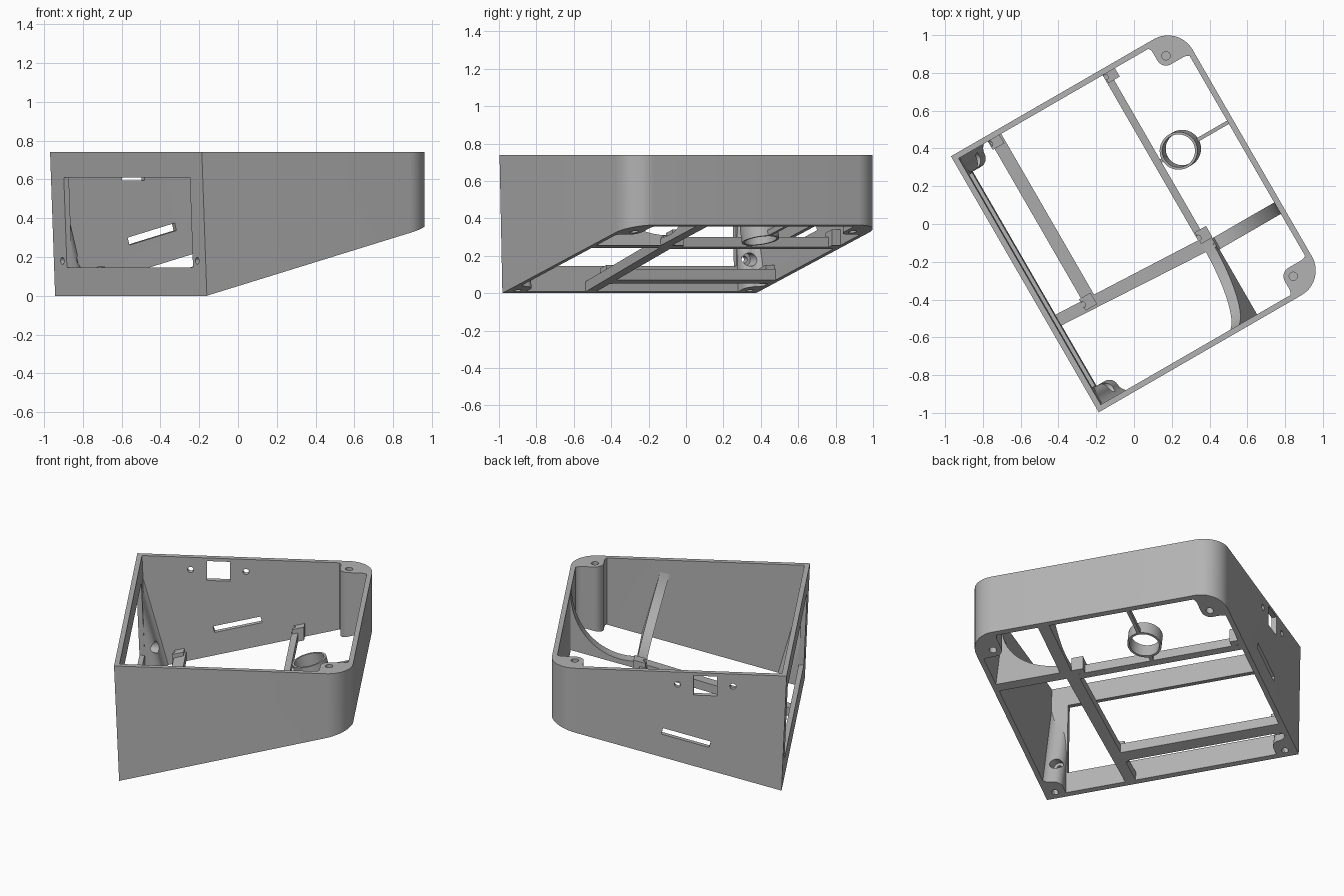
import bpy, bmesh
from math import sin, cos, pi, radians
from mathutils import Matrix, Vector

if "Cube" in bpy.data.objects:
    bpy.data.objects.remove(bpy.data.objects["Cube"])

TOP, FRONT, BACK, SIDE, WALL, R = 0.74, -0.63, 0.73, 0.7825, 0.03, 0.15
TILT = radians(15)
NORMAL = Vector((-sin(TILT), 0, cos(TILT)))

grey = bpy.data.materials.new("plain grey")
grey.use_nodes = True
grey.diffuse_color = (0.45, 0.45, 0.45, 1)
grey.node_tree.nodes["Principled BSDF"].inputs["Base Color"].default_value = grey.diffuse_color
parts = []


def floor(u):
    return (u - FRONT) * 0.268


def make(name, loops, closed=False):
    """Skin a chain of equal loops; cap the ends, or join last to first."""
    bm = bmesh.new()
    rows = [[bm.verts.new(p) for p in loop] for loop in loops]
    n = len(rows[0])
    pairs = list(zip(rows, rows[1:])) + ([(rows[-1], rows[0])] if closed else [])
    for a, b in pairs:
        for i in range(n):
            bm.faces.new((a[i], a[(i + 1) % n], b[(i + 1) % n], b[i]))
    if not closed:
        bm.faces.new(rows[0])
        bm.faces.new(rows[-1])
    bmesh.ops.recalc_face_normals(bm, faces=bm.faces)
    mesh = bpy.data.meshes.new(name)
    bm.to_mesh(mesh)
    bm.free()
    mesh.materials.append(grey)
    ob = bpy.data.objects.new(name, mesh)
    bpy.context.collection.objects.link(ob)
    return ob


def part(*args, **kw):
    ob = make(*args, **kw)
    parts.append(ob)
    return ob


def boolean(ob, cutter, operation="DIFFERENCE"):
    cutter.hide_render = True
    mod = ob.modifiers.new("cut", "BOOLEAN")
    mod.operation, mod.object, mod.solver = operation, cutter, "EXACT"
    bpy.context.view_layer.objects.active = ob
    bpy.ops.object.modifier_apply(modifier=mod.name)
    bpy.data.objects.remove(cutter)


def box(u0, u1, v0, v1, z0, z1):
    plan = [(u0, v0), (u1, v0), (u1, v1), (u0, v1)]
    return make("cutter", [[(u, v, z) for u, v in plan] for z in (z0, z1)])


def drill(centre, axis, r, depth):
    """Round cutter starting at centre and running along axis."""
    turn = Vector(axis).to_track_quat("Z", "Y").to_matrix()
    c = Vector(centre)
    return make("cutter", [[c + turn @ Vector((r * cos(a), r * sin(a), d))
                for a in (i * pi / 12 for i in range(24))] for d in (0, depth)])


def arc(cu, cv, ru, rv, a0, a1, n=10):
    return [(cu + ru * cos(radians(a0 + (a1 - a0) * i / n)),
             cv + rv * sin(radians(a0 + (a1 - a0) * i / n))) for i in range(n + 1)]


def outline(t):
    """Plan of the case, inset by t."""
    c = BACK - R
    s = SIDE - R
    return ([(FRONT + t, SIDE - t), (FRONT + t, t - SIDE)]
            + arc(c, -s, R - t, R - t, -90, 0) + arc(c, s, R - t, R - t, 0, 90))


def low(plan):
    return [(u, v, floor(u)) for u, v in plan]


def high(plan):
    return [(u - (0.03 if u < -0.55 else 0), v, TOP) for u, v in plan]


def bar(name, plan, height):
    return part(name, [low(plan), [(u, v, floor(u) + height) for u, v in plan]])


# Outer case: open top and sloping open bottom
case = part("case_walls", [low(outline(0)), high(outline(0)), high(outline(WALL)),
                           low(outline(WALL))], closed=True)
boolean(case, box(-0.8, -0.5, -0.65, 0.65, 0.145, 0.61))
# Openings in the far side wall
boolean(case, box(-0.25, -0.115, 0.7, 0.9, 0.595, 0.72))
for u in (-0.345, -0.02):
    boolean(case, drill((u, 0.7, 0.66), (0, 1, 0), 0.018, 0.2))
slot = box(-0.145, 0.145, 0.7, 0.9, -0.02, 0.02)
slot.data.transform(Matrix.Translation((-0.07, 0, 0.318)) @ Matrix.Rotation(-TILT, 4, "Y"))
boolean(case, slot)
for s in (-1, 1):
    boolean(case, drill((-0.8, s * 0.695, 0.18), (1, 0, 0), 0.018, 0.25))

# Corner posts
rear_plan = (arc(0.49, 0.725, 0.05, 0.045, 90, 0, 5) + arc(0.592, 0.674, 0.052, 0.052, 180, 270, 8)
             + arc(0.67, 0.577, 0.045, 0.045, 90, 0, 5)
             + arc(BACK - R, SIDE - R, R - 0.01, R - 0.01, 0, 90))
front_plan = ([(-0.72, 0.655)] + arc(-0.55, 0.705, 0.05, 0.05, -90, 0, 8)
              + arc(-0.43, 0.7, 0.07, 0.07, 180, 90, 8) + [(-0.72, 0.772)])
for s, side in ((-1, "right"), (1, "left")):
    plan = [(u, s * v) for u, v in rear_plan]
    post = part(f"{side}_rear_post", [low(plan), high(plan)])
    boolean(post, drill((0.592, s * 0.674, 0.66), (0, 0, 1), 0.022, 0.2))
    boolean(post, drill((0.592, s * 0.674, 0.2), (0, 0, 1), 0.022, 0.2))

    base = [Vector(p) for p in low([(u, s * v) for u, v in front_plan])]
    post = part(f"{side}_front_post", [base, [p + NORMAL * 0.9 for p in base]])
    boolean(post, make("cutter", [low(outline(0.005)), high(outline(0.005))]), "INTERSECT")
    boolean(post, drill((-0.8, s * 0.695, 0.18), (1, 0, 0), 0.018, 0.5))
    boolean(post, drill((-0.6, s * 0.695, 0.18), (1, 0, 0), 0.036, 0.3))
    boolean(post, drill((-0.565, s * 0.715, -0.05), NORMAL, 0.02, 0.15))

# Floor beams
bar("long_beam", [(-0.61, -0.285), (0.32, -0.335), (0.32, -0.26), (-0.61, -0.22)], 0.055)
bar("front_cross_beam", [(-0.44, -0.26), (-0.37, -0.26), (-0.37, 0.77), (-0.44, 0.77)], 0.06)
bar("middle_cross_beam", [(0.25, -0.3), (0.29, -0.3), (0.29, 0.77), (0.25, 0.77)], 0.055)

# Screw bosses on the beams
for u in (-0.416, 0.29):
    for v in (-0.247, 0.736):
        w = 0.035
        boss = bar("screw_boss", [(u - w, v - w), (u + w, v - w), (u + w, v + w), (u - w, v + w)], 0.085)
        boolean(boss, drill((u, v, floor(u) - 0.05), NORMAL, 0.016, 0.3))

# Ring holder with two thin struts
loops = []
for r, h in ((0.1, 0), (0.1, 0.085), (0.087, 0.085), (0.087, 0)):
    circle = [(0.42 + r * cos(i * pi / 24), 0.205 + r * sin(i * pi / 24)) for i in range(48)]
    loops.append([Vector(p) + NORMAL * h for p in low(circle)])
part("ring_holder", loops, closed=True)
for u0, u1 in ((0.28, 0.326), (0.514, 0.71)):
    bar("ring_strut", [(u0, 0.195), (u1, 0.195), (u1, 0.215), (u0, 0.215)], 0.03)

# Curved gusset rising to the side wall, square to the floor
side_profile = [(-0.77, 0), (-0.3, 0)] + arc(-0.3, 0.5, 0.46, 0.445, 270, 180, 16) + [(-0.77, 0.5)]
part("side_gusset", [[Vector((u, v, floor(u))) + NORMAL * w for v, w in side_profile]
                     for u in (0.27, 0.325)])
# Curved gusset rising to the rear wall
rear_profile = ([(0.715, floor(0.715)), (0.3, floor(0.3))]
                + arc(0.33, 0.72, 0.37, 0.42, 270, 360, 16) + [(0.715, 0.72)])
part("rear_gusset", [[(u, v, z) for u, z in rear_profile] for v in (-0.355, -0.285)])

# Turn the whole assembly, smooth the round faces
place = Matrix.Rotation(radians(30), 4, "Z") @ Matrix.Translation((0, 0.0125, 0))
bpy.ops.object.select_all(action="DESELECT")
for ob in parts:
    ob.data.transform(place)
    ob.select_set(True)
bpy.context.view_layer.objects.active = parts[0]
bpy.ops.object.shade_smooth_by_angle(angle=radians(30))
